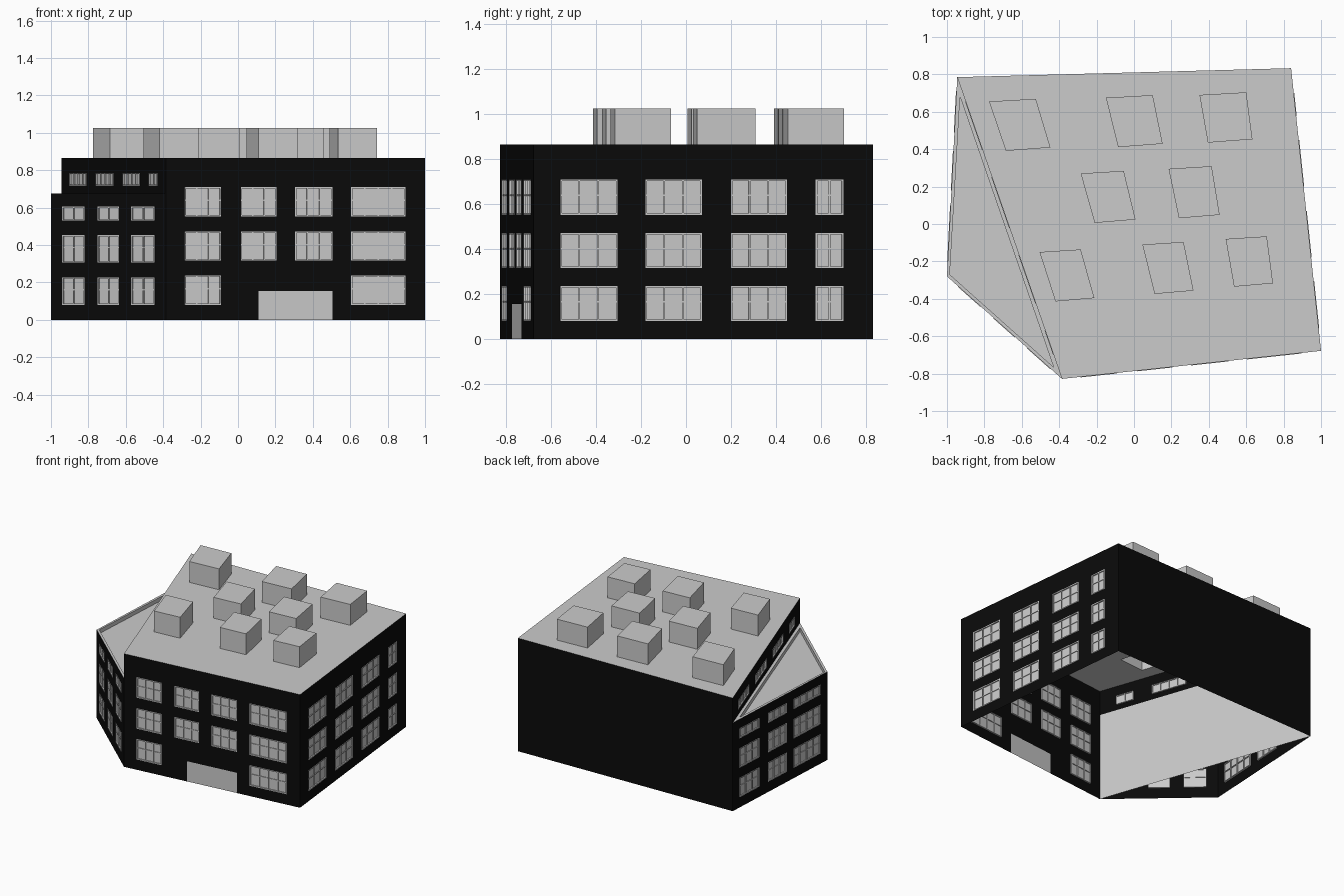
import bpy
import bmesh
from mathutils import Vector

cube = bpy.data.objects.get("Cube")
if cube:
    bpy.data.objects.remove(cube, do_unlink=True)


def material(name, value):
    m = bpy.data.materials.new(name)
    m.use_nodes = True
    color = (value, value, value, 1)
    m.diffuse_color = color
    bsdf = next(n for n in m.node_tree.nodes if n.type == 'BSDF_PRINCIPLED')
    bsdf.inputs["Base Color"].default_value = color
    return m


BLACK = material("black_wall", 0.003)
GREY = material("light_grey", 0.6)


def finish(bm, name, mat):
    mesh = bpy.data.meshes.new(name)
    bm.to_mesh(mesh)
    bm.free()
    mesh.materials.append(mat)
    obj = bpy.data.objects.new(name, mesh)
    bpy.context.collection.objects.link(obj)
    return obj


def face(bm, points):
    return bm.faces.new([bm.verts.new(p) for p in points])


# Plan corners and storey heights
A, B, C = Vector((-0.945, 0.785)), Vector((0.84, 0.833)), Vector((1.0, -0.678))
D, E = Vector((-0.385, -0.828)), Vector((-1.0, -0.28))
TOP, WING_TOP, WING_ROOF = 0.865, 0.675, 0.645
LOW, MID, HIGH = (0.08, 0.237), (0.316, 0.472), (0.553, 0.71)


class Wall:
    """Vertical plane from p to q with its outside on the right hand."""

    def __init__(self, p, q):
        self.p, self.length = p, (q - p).length
        self.d = (q - p).normalized()
        self.n = Vector((self.d.y, -self.d.x))

    def at(self, u, z, out=0.0):
        v = self.p + self.d * u + self.n * out
        return (v.x, v.y, z)

    def along(self, value, axis):
        return (value - self.p[axis]) / self.d[axis]

    def quad(self, bm, u0, u1, z0, z1, out=0.0):
        face(bm, [self.at(u0, z0, out), self.at(u1, z0, out),
                  self.at(u1, z1, out), self.at(u0, z1, out)])

    def bar(self, bm, u0, u1, z0, z1, back=-0.012, front=0.003):
        v = [[bm.verts.new(self.at(u, z, o)) for u, z in
              ((u0, z0), (u1, z0), (u1, z1), (u0, z1))] for o in (front, back)]
        bm.faces.new(v[0])
        bm.faces.new(v[1][::-1])
        for i in range(4):
            j = (i + 1) % 4
            bm.faces.new((v[0][j], v[0][i], v[1][i], v[1][j]))


def build_wall(name, p, q, z0, z1, windows=(), doors=(), axis=0):
    """Wall with openings; each opening is ((start, end), (bottom, top))."""
    w = Wall(p, q)

    def convert(items):
        return [(*sorted(w.along(c, axis) for c in span), *zs) for span, zs in items]

    wins, drs = convert(windows), convert(doors)
    holes = wins + drs
    us = sorted({0.0, w.length, *[h[i] for h in holes for i in (0, 1)]})
    zs = sorted({z0, z1, *[h[i] for h in holes for i in (2, 3)]})
    bm = bmesh.new()
    for a, b in zip(us, us[1:]):
        for c, d in zip(zs, zs[1:]):
            u, z = (a + b) / 2, (c + d) / 2
            if not any(h[0] < u < h[1] and h[2] < z < h[3] for h in holes):
                w.quad(bm, a, b, c, d)
    bmesh.ops.remove_doubles(bm, verts=bm.verts, dist=0.0001)
    finish(bm, name, BLACK)

    # Glass, frames, mullions and transoms
    if wins:
        glass, frame = bmesh.new(), bmesh.new()
        t = 0.007
        for a, b, c, d in wins:
            w.quad(glass, a, b, c, d, -0.006)
            w.bar(frame, a, b, c, c + t)
            w.bar(frame, a, b, d - t, d)
            w.bar(frame, a, a + t, c + t, d - t)
            w.bar(frame, b - t, b, c + t, d - t)
            panes = max(2, round((b - a) / 0.075))
            for i in range(1, panes):
                u = a + (b - a) * i / panes
                w.bar(frame, u - t / 2, u + t / 2, c + t, d - t, front=0.001)
            if d - c > 0.1:
                z = c + (d - c) * 0.55
                w.bar(frame, a + t, b - t, z - t / 2, z + t / 2, front=-0.001)
        finish(glass, name + "_glass", GREY)
        finish(frame, name + "_window_frames", GREY)
    if drs:
        door = bmesh.new()
        for a, b, c, d in drs:
            w.quad(door, a, b, c, d, -0.001)
        finish(door, name + "_door", GREY)


def grid(columns, rows):
    return [(c, r) for c in columns for r in rows]


# Main block walls
front = grid([(-0.285, -0.09), (0.605, 0.895)], [LOW, MID, HIGH])
front += grid([(0.015, 0.205), (0.305, 0.505)], [MID, HIGH])
build_wall("front_wall", D, C, 0, TOP, front, [((0.11, 0.505), (0, 0.155))])
build_wall("left_wall", C, B, 0, TOP,
           grid([(-0.56, -0.305), (-0.18, 0.07), (0.2, 0.45), (0.577, 0.7)],
                [LOW, MID, HIGH]), axis=1)
build_wall("back_wall", B, A, 0, TOP)
build_wall("clerestory_wall", A, D, WING_TOP, TOP,
           grid([(-0.9, -0.81), (-0.76, -0.665), (-0.615, -0.525), (-0.475, -0.43)],
                [(0.715, 0.785)]))

# Wing walls
wing_rows = [(0.08, 0.227), (0.305, 0.453), (0.53, 0.605)]
build_wall("wing_front_wall", E, D, 0, WING_TOP,
           grid([(-0.94, -0.82), (-0.75, -0.635), (-0.57, -0.445)], wing_rows))
build_wall("wing_side_wall", A, E, 0, WING_TOP,
           grid([(0.71, 0.49), (0.39, 0.18), (0.1, -0.2)], wing_rows), axis=1)

# Partition between the main block and the wing
bm = bmesh.new()
Wall(A, D).quad(bm, 0, (D - A).length, 0, WING_TOP)
finish(bm, "partition_wall", GREY)

# Wing roof sunk behind a thin parapet
inner = [Vector((-0.93, 0.68)), Vector((-0.985, -0.27)), Vector((-0.43, -0.765))]
outer = [A, E, D]
bm = bmesh.new()
face(bm, [(*p, WING_ROOF) for p in inner])
for i in range(3):
    j = (i + 1) % 3
    face(bm, [(*outer[i], WING_TOP), (*outer[j], WING_TOP),
              (*inner[j], WING_TOP), (*inner[i], WING_TOP)])
    face(bm, [(*inner[i], WING_TOP), (*inner[j], WING_TOP),
              (*inner[j], WING_ROOF), (*inner[i], WING_ROOF)])
finish(bm, "wing_roof", GREY)

# Skewed roof boxes: back corner x, y, width, sideways shear
boxes = [(-0.775, 0.655, 0.25, 0.09), (-0.15, 0.675, 0.25, 0.065),
         (0.35, 0.69, 0.25, 0.045), (-0.285, 0.27, 0.23, 0.075),
         (0.185, 0.295, 0.23, 0.055), (-0.505, -0.15, 0.22, 0.085),
         (0.045, -0.11, 0.22, 0.065), (0.49, -0.08, 0.22, 0.045)]
loops = []
for k, (x, y, width, shear) in enumerate(boxes):
    depth = 0.255 if k in (2, 7) else 0.264
    loop = [(x, y), (x + shear, y - depth),
            (x + shear + width - 0.012, y - depth + 0.018), (x + width, y + 0.014)]
    loops.append(loop)
    bm = bmesh.new()
    face(bm, [(*p, 1.025) for p in loop])
    for i in range(4):
        p, q = loop[i], loop[(i + 1) % 4]
        face(bm, [(*p, TOP), (*q, TOP), (*q, 1.025), (*p, 1.025)])
    bmesh.ops.remove_doubles(bm, verts=bm.verts, dist=0.0001)
    finish(bm, "roof_box_%d" % (k + 1), GREY)

# Main roof, open beneath each box
bm = bmesh.new()
for loop in [[A, D, C, B]] + loops:
    verts = [bm.verts.new((p[0], p[1], TOP)) for p in loop]
    for i in range(4):
        bm.edges.new((verts[i], verts[(i + 1) % 4]))
bmesh.ops.triangle_fill(bm, use_beauty=True, edges=bm.edges[:], normal=(0, 0, 1))
for f in bm.faces:
    f.normal_update()
    if f.normal.z < 0:
        f.normal_flip()
finish(bm, "main_roof", GREY)
